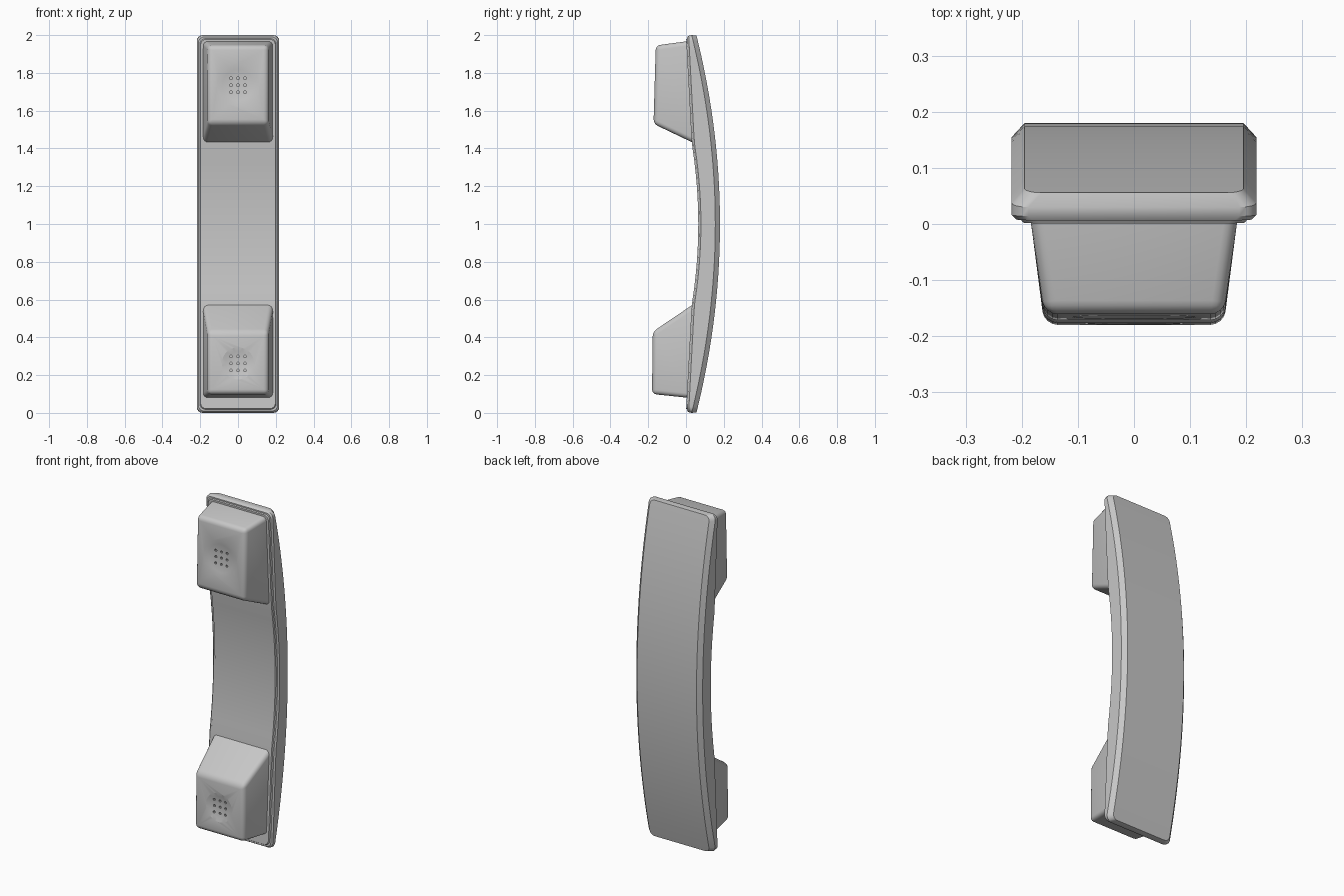
import bpy, bmesh, math
from mathutils import Vector, Matrix

if "Cube" in bpy.data.objects:
    bpy.data.objects.remove(bpy.data.objects["Cube"])

grey = bpy.data.materials.new("grey plastic")
grey.diffuse_color = (0.57, 0.57, 0.57, 1)
grey.use_nodes = True
grey.node_tree.nodes["Principled BSDF"].inputs["Base Color"].default_value = grey.diffuse_color


def make(name, bm):
    bmesh.ops.recalc_face_normals(bm, faces=bm.faces)
    me = bpy.data.meshes.new(name)
    bm.to_mesh(me)
    bm.free()
    me.materials.append(grey)
    ob = bpy.data.objects.new(name, me)
    bpy.context.collection.objects.link(ob)
    return ob


def smooth(ob, angle=25):
    bpy.ops.object.select_all(action='DESELECT')
    ob.select_set(True)
    bpy.context.view_layer.objects.active = ob
    bpy.ops.object.shade_smooth_by_angle(angle=math.radians(angle))


# Side profile of the grip: inner curve and outer curve
def inner(z):
    d = abs(z - 1)
    if d < 0.43:
        return 0.065 - 0.035 * (d / 0.43) ** 2
    return 0.03 - 0.03 * (d - 0.43) / 0.57


def outer(z):
    return 0.18 - 0.125 * (z - 1) ** 2


# Rounded outline as rows of (half width, z)
def outline(hw, margin, r=0.03, arc=5, straight=28):
    low = []
    for i in range(arc):
        a = math.pi / 2 * i / (arc - 1)
        low.append((hw - r + r * math.sin(a), margin + r * (1 - math.cos(a))))
    z0, z1 = margin + r, 2 - margin - r
    mid = [(hw, z0 + (z1 - z0) * i / straight) for i in range(1, straight)]
    return low + mid + [(w, 2 - z) for w, z in reversed(low)]


# Curved handle: stacked outlines from the back to the front panel
bm = bmesh.new()
layers = [(0.195, 0.003, outer, 0.0), (0.218, 0.0, outer, -0.025),
          (0.218, 0.004, inner, 0.014), (0.210, 0.010, inner, 0.006),
          (0.202, 0.018, inner, 0.006), (0.198, 0.022, inner, 0.0)]
rings = []
for hw, margin, curve, off in layers:
    rows = outline(hw, margin)
    right = [bm.verts.new((w, curve(z) + off, z)) for w, z in rows]
    left = [bm.verts.new((-w, curve(z) + off, z)) for w, z in rows]
    rings.append((right, left))
for right, left in (rings[0], rings[-1]):
    for i in range(len(right) - 1):
        bm.faces.new((right[i], right[i + 1], left[i + 1], left[i]))
for (r0, l0), (r1, l1) in zip(rings, rings[1:]):
    a, b = r0 + l0[::-1], r1 + l1[::-1]
    for i in range(len(a)):
        j = (i + 1) % len(a)
        bm.faces.new((a[i], a[j], b[j], b[i]))
smooth(make("handle", bm))


# Cut a solid out of an object
def cut(ob, cutter):
    mod = ob.modifiers.new("cut", 'BOOLEAN')
    mod.operation = 'DIFFERENCE'
    mod.solver = 'EXACT'
    mod.object = cutter
    bpy.context.view_layer.objects.active = ob
    bpy.ops.object.modifier_apply(modifier=mod.name)
    bpy.data.objects.remove(cutter, do_unlink=True)


# Head block with rounded edges, a shallow round dish and nine sound holes
def head(name, base_z, front_z, front_y, dish_z, dish_r):
    bm = bmesh.new()
    base, front = [], []
    for k in (0, 1):
        sides = (-1, 1) if k == 0 else (1, -1)
        for s in sides:
            base.append(bm.verts.new((s * 0.185, inner(base_z[k]) + 0.008, base_z[k])))
            front.append(bm.verts.new((s * 0.160, front_y[k], front_z[k])))
    base_face = bm.faces.new(base)
    bm.faces.new(front)
    for i in range(4):
        j = (i + 1) % 4
        bm.faces.new((base[i], base[j], front[j], front[i]))
    edges = [e for e in bm.edges if e not in base_face.edges[:]]
    bmesh.ops.bevel(bm, geom=edges, offset=0.024, offset_type='OFFSET',
                    segments=4, profile=0.5, affect='EDGES')
    ob = make(name, bm)

    # Frame on the front face, pointing outwards
    up = Vector((0, front_y[1] - front_y[0], front_z[1] - front_z[0])).normalized()
    side = Vector((1, 0, 0))
    out = side.cross(up)
    t = (dish_z - front_z[0]) / (front_z[1] - front_z[0])
    spot = Vector((0, front_y[0] + t * (front_y[1] - front_y[0]), dish_z))
    frame = Matrix.Translation(spot) @ Matrix((side, up, out)).transposed().to_4x4()

    # Dish cutter: a lathed bowl
    depth, n = 0.012, 40
    bm = bmesh.new()
    bowl = [(dish_r * q, -depth * (1 - q * q)) for q in (0.25, 0.5, 0.75, 1.0)]
    bowl.append((dish_r, 0.03))
    loops = [[bm.verts.new((r * math.cos(2 * math.pi * i / n),
                            r * math.sin(2 * math.pi * i / n), h))
              for i in range(n)] for r, h in bowl]
    for a, b in zip(loops, loops[1:]):
        for i in range(n):
            j = (i + 1) % n
            bm.faces.new((a[i], a[j], b[j], b[i]))
    bm.faces.new(loops[0])
    bm.faces.new(loops[-1])
    bm.transform(frame)
    cut(ob, make("dish_cutter", bm))

    # Sound holes in a three by three grid
    bm = bmesh.new()
    for i in (-1, 0, 1):
        for j in (-1, 0, 1):
            place = Matrix.Translation((i * 0.037, j * 0.037, -0.005))
            bmesh.ops.create_cone(bm, cap_ends=True, segments=10, radius1=0.007,
                                  radius2=0.007, depth=0.04, matrix=frame @ place)
    cut(ob, make("hole_cutter", bm))
    smooth(ob)


head("earpiece", (1.43, 1.968), (1.53, 1.945), (-0.172, -0.160), 1.735, 0.11)
head("mouthpiece", (0.08, 0.575), (0.10, 0.43), (-0.180, -0.176), 0.262, 0.085)
